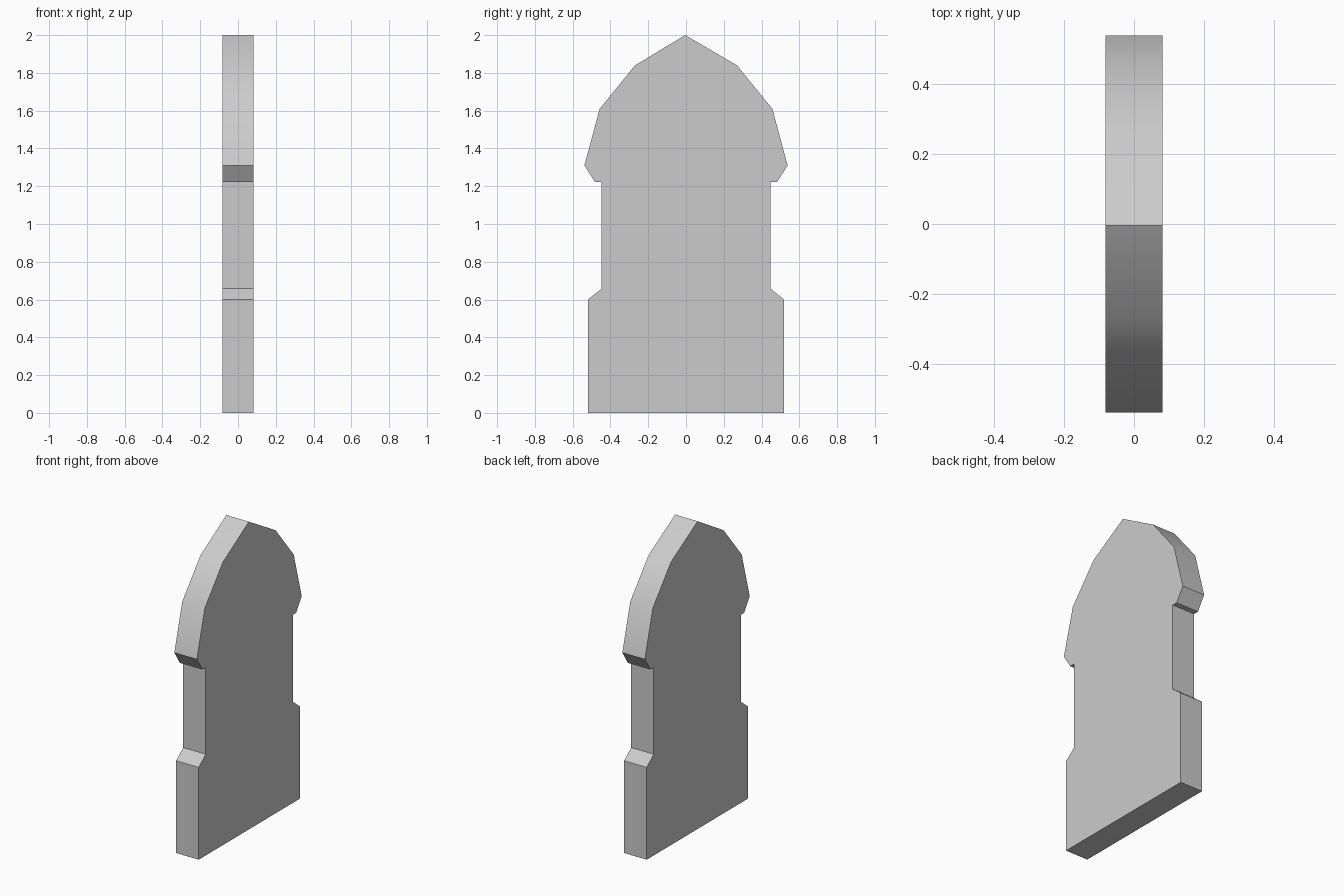
import bpy
import bmesh
import math

if "Cube" in bpy.data.objects:
    bpy.data.objects.remove(bpy.data.objects["Cube"])

HALF_THICKNESS = 0.081

# Right half of the outline (y, z), from the foot up to the shoulder of the arch
half = [(0.519, 0.0), (0.519, 0.60), (0.447, 0.658), (0.447, 1.222),
        (0.482, 1.222), (0.538, 1.31), (0.457, 1.61), (0.27, 1.84)]
outline = half + [(-0.004, 2.0)] + [(-y, z) for y, z in reversed(half)]

# Slab: extrude the outline through its thickness
bm = bmesh.new()
face = bm.faces.new([bm.verts.new((-HALF_THICKNESS, y, z)) for y, z in outline])
ext = bmesh.ops.extrude_face_region(bm, geom=[face], use_keep_orig=True)
moved = [g for g in ext["geom"] if isinstance(g, bmesh.types.BMVert)]
bmesh.ops.translate(bm, verts=moved, vec=(2 * HALF_THICKNESS, 0, 0))
bmesh.ops.recalc_face_normals(bm, faces=bm.faces)

mesh = bpy.data.meshes.new("pointed_slab")
bm.to_mesh(mesh)
bm.free()
slab = bpy.data.objects.new("pointed_slab", mesh)
bpy.context.collection.objects.link(slab)

# Smooth arch edge, all other corners sharp
bpy.context.view_layer.objects.active = slab
slab.select_set(True)
bpy.ops.object.shade_smooth_by_angle(angle=math.radians(30))
